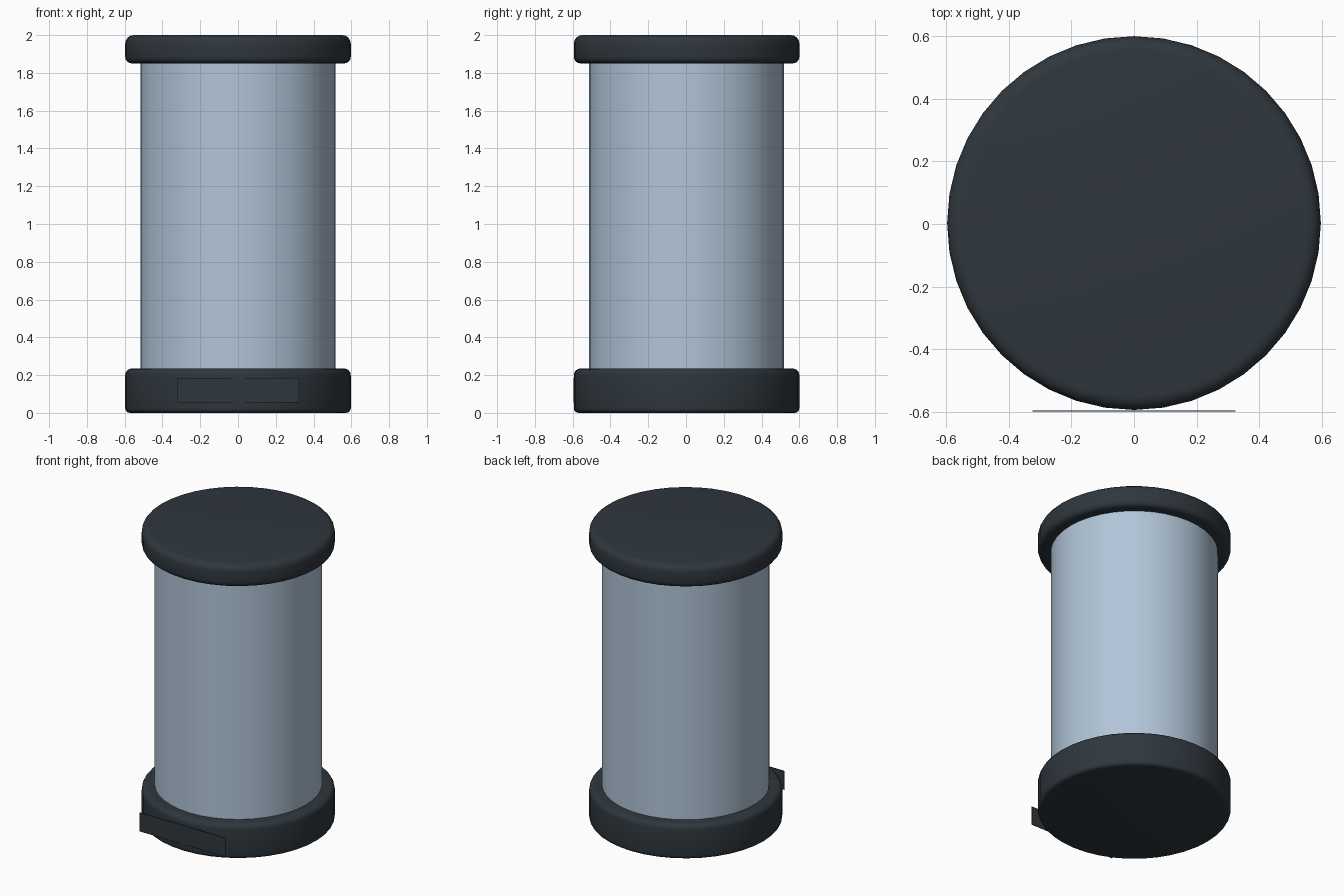
import bpy
import bmesh
from math import cos, sin, pi, radians
from mathutils import Vector, Matrix

if "Cube" in bpy.data.objects:
    bpy.data.objects.remove(bpy.data.objects["Cube"])

SIDES = 40
CENTRE_Y = 0.003


def make_material(name, colour, roughness):
    mat = bpy.data.materials.new(name)
    mat.use_nodes = True
    mat.diffuse_color = (*colour, 1)
    shader = mat.node_tree.nodes["Principled BSDF"]
    shader.inputs["Base Color"].default_value = (*colour, 1)
    shader.inputs["Roughness"].default_value = roughness
    return mat


def finish(name, bm, mat):
    bmesh.ops.recalc_face_normals(bm, faces=bm.faces)
    mesh = bpy.data.meshes.new(name)
    bm.to_mesh(mesh)
    bm.free()
    obj = bpy.data.objects.new(name, mesh)
    bpy.context.collection.objects.link(obj)
    mesh.materials.append(mat)
    bpy.ops.object.select_all(action="DESELECT")
    obj.select_set(True)
    bpy.context.view_layer.objects.active = obj
    bpy.ops.object.shade_smooth_by_angle(angle=radians(35))
    return obj


def corner(radius, z, r, start):
    """Quarter-round points about a corner centre."""
    return [(radius + r * cos(start + i * pi / 8), z + r * sin(start + i * pi / 8))
            for i in range(5)]


def lathe(name, profile, mat):
    """Closed round solid from (radius, height) points, bottom to top."""
    bm = bmesh.new()
    rings = []
    for radius, z in profile:
        rings.append([bm.verts.new((radius * cos(2 * pi * i / SIDES),
                                    CENTRE_Y + radius * sin(2 * pi * i / SIDES), z))
                      for i in range(SIDES)])
    for low, high in zip(rings, rings[1:]):
        for i in range(SIDES):
            j = (i + 1) % SIDES
            bm.faces.new((low[i], low[j], high[j], high[i]))
    bm.faces.new(rings[0][::-1])
    bm.faces.new(rings[-1])
    return finish(name, bm, mat)


def rounded_cap(name, bottom, top, low_r, high_r, mat):
    radius = 0.597
    profile = (corner(radius - low_r, bottom + low_r, low_r, -pi / 2)
               + corner(radius - high_r, top - high_r, high_r, 0))
    return lathe(name, profile, mat)


glass = make_material("pale blue glass", (0.44, 0.56, 0.69), 0.3)
dark = make_material("dark slate", (0.028, 0.038, 0.047), 0.5)

# Body and its two end caps
lathe("glass_cylinder", [(0.517, 0.2), (0.517, 1.9)], glass)
rounded_cap("base_cap", 0, 0.235, 0.025, 0.035, dark)
rounded_cap("top_cap", 1.85, 2, 0.035, 0.045, dark)

# Flat label plate touching the front of the base
bm = bmesh.new()
bmesh.ops.create_cube(bm, size=1, matrix=Matrix.Translation(Vector((0, -0.597, 0.12)))
                      @ Matrix.Diagonal((0.648, 0.004, 0.128, 1)))
finish("front_plate", bm, dark)
